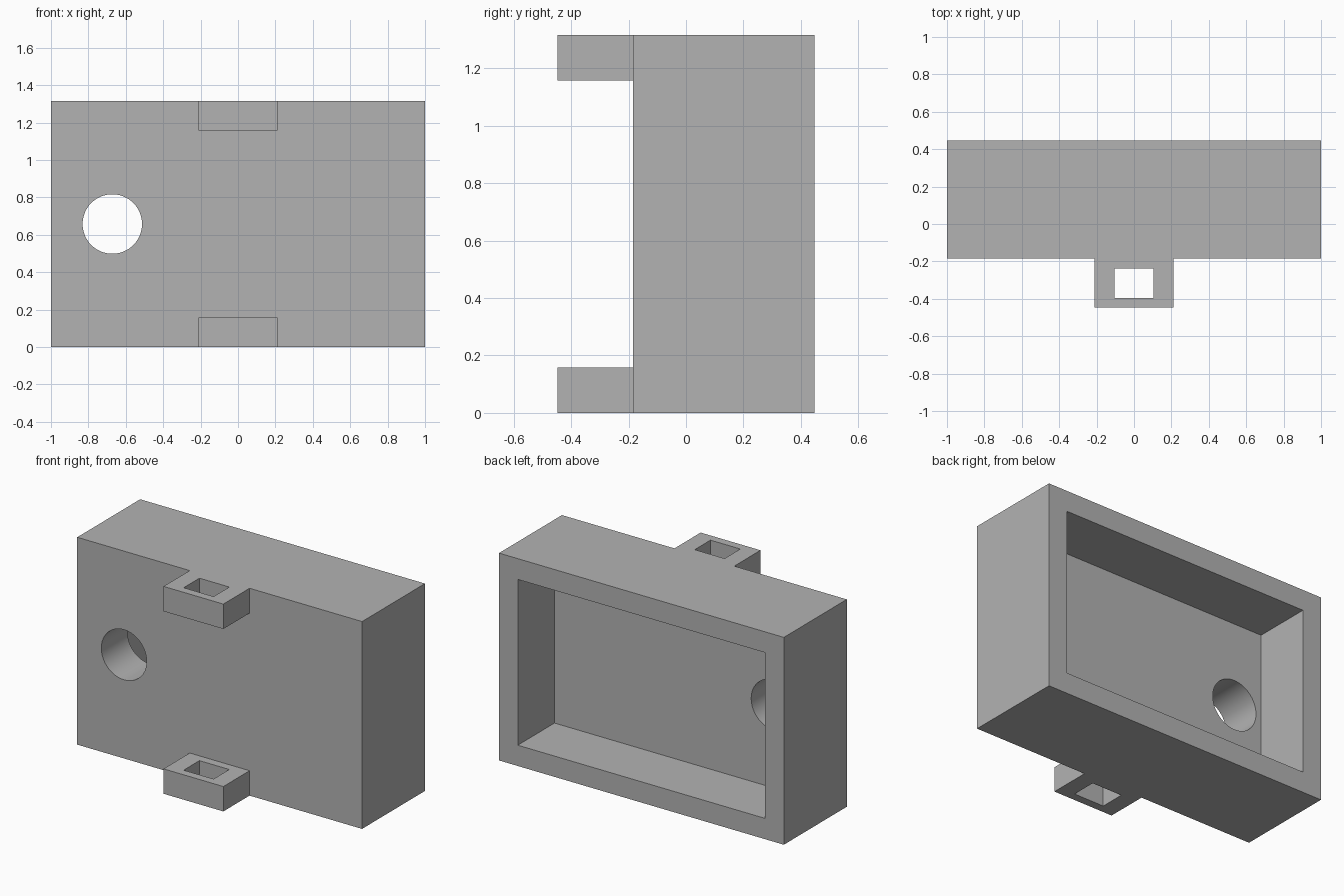
import bpy
import math
from mathutils import Vector

if "Cube" in bpy.data.objects:
    bpy.data.objects.remove(bpy.data.objects["Cube"], do_unlink=True)

# Single grey material
grey = bpy.data.materials.new("plain_grey")
grey.use_nodes = True
colour = (0.45, 0.45, 0.45, 1)
grey.diffuse_color = colour
grey.node_tree.nodes["Principled BSDF"].inputs["Base Color"].default_value = colour

# Main sizes
WIDTH, HEIGHT, WALL = 2.0, 1.316, 0.132
FRONT, BACK, LUG_FRONT = -0.184, 0.447, -0.447
POCKET_FLOOR = 0.079
LUG_HEIGHT = 0.158


def box(name, low, high):
    low, high = Vector(low), Vector(high)
    bpy.ops.mesh.primitive_cube_add(size=1)
    obj = bpy.context.object
    obj.name = name
    for v in obj.data.vertices:
        v.co = (low + high) / 2 + v.co * (high - low)
    obj.data.materials.append(grey)
    return obj


def combine(target, tool, operation):
    """Apply a boolean and discard the tool object."""
    mod = target.modifiers.new(operation.lower(), "BOOLEAN")
    mod.operation = operation
    mod.solver = "EXACT"
    mod.object = tool
    bpy.context.view_layer.objects.active = target
    bpy.ops.object.modifier_apply(modifier=mod.name)
    bpy.data.objects.remove(tool, do_unlink=True)


# Box body, hollowed from the back
housing = box("housing", (-WIDTH / 2, FRONT, 0), (WIDTH / 2, BACK, HEIGHT))
inner_x = WIDTH / 2 - WALL
pocket = box("pocket_cutter", (-inner_x, POCKET_FLOOR, WALL),
             (inner_x, BACK + 0.1, HEIGHT - WALL))
combine(housing, pocket, "DIFFERENCE")

# Mounting lugs at the bottom and top of the front, each with a slot
for base in (0, HEIGHT - LUG_HEIGHT):
    lug = box("lug", (-0.21, LUG_FRONT, base), (0.21, FRONT + 0.05, base + LUG_HEIGHT))
    combine(housing, lug, "UNION")
    slot = box("slot_cutter", (-0.105, -0.395, base - 0.1),
               (0.105, -0.237, base + LUG_HEIGHT + 0.1))
    combine(housing, slot, "DIFFERENCE")

# Round hole through the front wall
bpy.ops.mesh.primitive_cylinder_add(vertices=64, radius=0.159, depth=0.4,
                                    location=(-0.672, (FRONT + POCKET_FLOOR) / 2, HEIGHT / 2),
                                    rotation=(math.pi / 2, 0, 0))
hole = bpy.context.object
hole.name = "hole_cutter"
hole.data.materials.append(grey)
combine(housing, hole, "DIFFERENCE")

# Smooth hole wall, sharp corners elsewhere
bpy.ops.object.select_all(action="DESELECT")
housing.select_set(True)
bpy.context.view_layer.objects.active = housing
bpy.ops.object.shade_smooth_by_angle(angle=math.radians(30))
